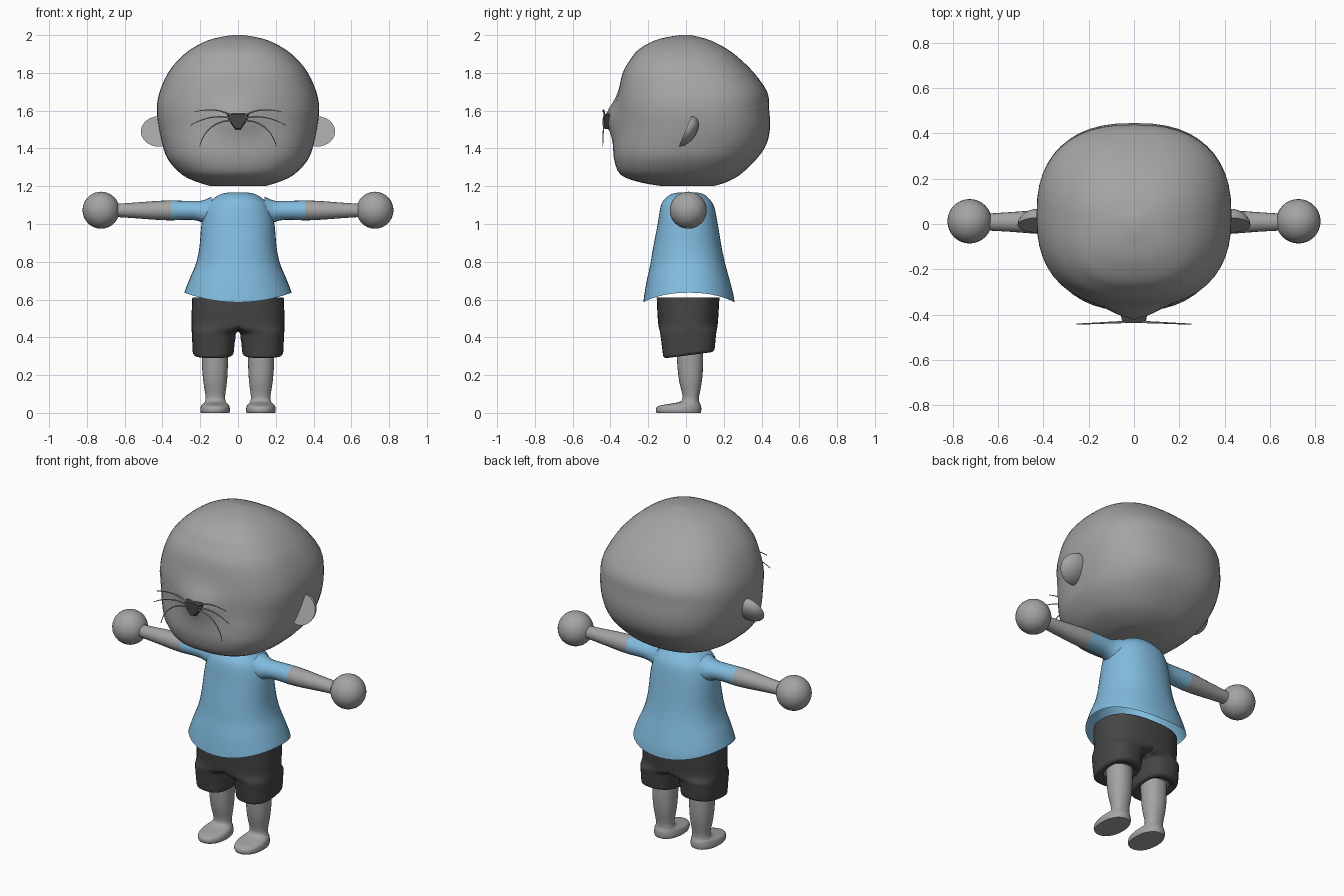
import bpy, bmesh, math

if "Cube" in bpy.data.objects:
    bpy.data.objects.remove(bpy.data.objects["Cube"])


def material(name, rgb):
    m = bpy.data.materials.new(name)
    m.diffuse_color = (*rgb, 1)
    m.use_nodes = True
    m.node_tree.nodes["Principled BSDF"].inputs["Base Color"].default_value = m.diffuse_color
    return m


GREY = material("body grey", (0.37, 0.37, 0.37))
BLUE = material("shirt blue", (0.22, 0.50, 0.74))
DARK = material("dark grey", (0.06, 0.06, 0.06))


def finish(bm, name, mat, angle=50):
    bmesh.ops.recalc_face_normals(bm, faces=bm.faces[:])
    me = bpy.data.meshes.new(name)
    bm.to_mesh(me)
    bm.free()
    ob = bpy.data.objects.new(name, me)
    bpy.context.collection.objects.link(ob)
    me.materials.append(mat)
    bpy.ops.object.select_all(action='DESELECT')
    ob.select_set(True)
    bpy.context.view_layer.objects.active = ob
    bpy.ops.object.shade_smooth_by_angle(angle=math.radians(angle))
    return ob


def interpolate(rings, k):
    """Catmull-Rom through the ring parameters."""
    out = []
    for i in range(len(rings) - 1):
        p1, p2 = rings[i], rings[i + 1]
        p0, p3 = rings[max(i - 1, 0)], rings[min(i + 2, len(rings) - 1)]
        for j in range(k):
            t = j / k
            out.append([0.5 * (2 * b + (c - a) * t + (2 * a - 5 * b + 4 * c - d) * t * t
                               + (3 * b - a - 3 * c + d) * t ** 3)
                        for a, b, c, d in zip(p0, p1, p2, p3)])
    return out + [list(rings[-1])]


def loft(name, rings, mat, n=32, e=2.0, k=3, caps=(False, False), warp=None, drop=None):
    """Rings are (z, x centre, half width, y front, y back), superellipse sections."""
    bm = bmesh.new()
    loops = []
    for z, xc, hw, yf, yb in interpolate(rings, k):
        loop = []
        for i in range(n):
            a = 2 * math.pi * i / n
            c, s = math.cos(a), math.sin(a)
            x = xc + hw * math.copysign(abs(c) ** (2 / e), c)
            y = (yf + yb) / 2 + (yb - yf) / 2 * math.copysign(abs(s) ** (2 / e), s)
            loop.append(bm.verts.new(warp(x, y, z) if warp else (x, y, z)))
        loops.append(loop)
    for a, b in zip(loops, loops[1:]):
        for i in range(n):
            j = (i + 1) % n
            bm.faces.new((a[i], a[j], b[j], b[i]))
    for on, loop in zip(caps, (loops[0], loops[-1])):
        if on:
            bm.faces.new(loop)
    if drop:
        bmesh.ops.delete(bm, geom=[f for f in bm.faces if drop(f)], context='FACES')
    return finish(bm, name, mat)


def clamp(v):
    return max(0.0, min(1.0, v))


# head with a soft snout bump
def snout(x, y, z):
    if y < 0:
        y -= 0.06 * math.exp(-(x / 0.1) ** 2 - ((z - 1.56) / 0.09) ** 2)
    return x, y, z


loft("head", [
    (2.0, 0, .03, -.03, .03), (1.992, 0, .08, -.085, .06), (1.972, 0, .16, -.165, .13),
    (1.925, 0, .25, -.25, .22), (1.87, 0, .315, -.295, .29), (1.80, 0, .37, -.335, .36),
    (1.70, 0, .415, -.355, .43), (1.61, 0, .43, -.365, .44), (1.51, 0, .42, -.37, .445),
    (1.42, 0, .40, -.382, .425), (1.34, 0, .37, -.38, .37), (1.26, 0, .295, -.345, .285),
    (1.22, 0, .21, -.24, .21), (1.20, 0, .14, -.12, .14)],
    GREY, n=48, e=2.45, caps=(True, True), warp=snout)


# shirt body with an open, arched hem
def hem(x, y, z):
    return x, y, z + 0.05 * (x / 0.28) ** 2 * clamp((0.8 - z) / 0.2)


loft("shirt_body", [
    (1.167, 0, .05, -.04, .06), (1.157, 0, .095, -.08, .095), (1.13, 0, .135, -.115, .125),
    (1.09, 0, .17, -.135, .15), (1.0, 0, .193, -.15, .168), (.87, 0, .205, -.175, .19),
    (.78, 0, .225, -.19, .21), (.70, 0, .252, -.208, .232), (.63, 0, .272, -.22, .25),
    (.585, 0, .284, -.226, .257)],
    BLUE, n=40, e=2.2, caps=(True, False), warp=hem)

for side, s in (("left", 1), ("right", -1)):
    # sleeve and arm run along x; the ring width becomes height
    def along_x(u, y, t):
        return s * t, y, 1.072 + u

    loft(side + "_sleeve", [
        (.14, -.012, .085, -.075, .095), (.19, -.006, .058, -.052, .072),
        (.25, 0, .05, -.045, .065), (.355, 0, .053, -.045, .065)],
        BLUE, n=20, warp=along_x)
    loft(side + "_arm", [
        (.355, 0, .053, -.045, .065), (.43, 0, .05, -.043, .061),
        (.55, 0, .041, -.034, .052), (.66, 0, .034, -.028, .045)],
        GREY, n=20, warp=along_x)

    # ball hand
    bm = bmesh.new()
    bmesh.ops.create_uvsphere(bm, u_segments=32, v_segments=16, radius=0.098)
    bmesh.ops.translate(bm, verts=bm.verts[:], vec=(s * 0.725, 0.012, 1.073))
    finish(bm, side + "_hand", GREY)

    # ear: flat leaning front, domed back
    bm = bmesh.new()
    bmesh.ops.create_uvsphere(bm, u_segments=24, v_segments=16, radius=1)
    for v in bm.verts:
        x, y, z = v.co
        v.co = (s * (0.42 + 0.094 * x), -0.005 + 0.065 * max(y, 0) + 0.033 * z,
                1.49 + 0.08 * z)
    bmesh.ops.dissolve_degenerate(bm, dist=1e-5, edges=bm.edges[:])
    finish(bm, side + "_ear", GREY)

    # half of the shorts: flat against the centre plane above the crotch
    def shorts_warp(x, y, z):
        lift = 0.035 * (y + 0.12) / 0.27 * clamp((0.45 - z) / 0.15)
        return s * max(x, 0), y, z + lift

    loft(side + "_shorts_half", [
        (.61, 0, .242, -.155, .177), (.54, 0, .245, -.152, .173), (.47, 0, .245, -.147, .168),
        (.43, .115, .13, -.138, .162), (.39, .128, .115, -.132, .158),
        (.31, .131, .109, -.122, .152), (.295, .131, .105, -.117, .147),
        (.288, .131, .092, -.10, .13), (.30, .128, .07, -.06, .1)],
        DARK, n=40, e=2.5, warp=shorts_warp,
        drop=lambda f: all(abs(v.co.x) < 1e-4 for v in f.verts))

    # leg and foot
    loft(side + "_leg", [
        (.33, .122, .07, -.05, .09), (.24, .122, .068, -.045, .09), (.16, .121, .062, -.035, .083),
        (.09, .12, .052, -.018, .07), (.06, .12, .055, -.03, .07), (.046, .121, .068, -.10, .076),
        (.035, .121, .075, -.15, .08), (.015, .121, .079, -.16, .081), (0, .121, .075, -.155, .078)],
        GREY, n=28, e=2.2, caps=(False, True), warp=lambda x, y, z: (s * x, y, max(z, 0)))

    # three whiskers per side
    paths = [[(.03, 1.572), (.10, 1.612), (.16, 1.61), (.23, 1.594)],
             [(.03, 1.56), (.10, 1.575), (.17, 1.57), (.252, 1.522)],
             [(.03, 1.55), (.12, 1.545), (.18, 1.50), (.203, 1.41)]]
    for i, path in enumerate(paths):
        cu = bpy.data.curves.new("whisker", 'CURVE')
        cu.dimensions = '3D'
        cu.bevel_depth = 0.005
        cu.bevel_resolution = 1
        cu.use_fill_caps = True
        sp = cu.splines.new('NURBS')
        sp.points.add(3)
        for j, (p, (x, z)) in enumerate(zip(sp.points, path)):
            p.co = (s * x, -0.432 - 0.003 * j, z, 1)
            p.radius = 1 - 0.2 * j
        sp.use_endpoint_u = True
        sp.order_u = 4
        sp.resolution_u = 8
        cu.materials.append(GREY)
        ob = bpy.data.objects.new(f"{side}_whisker_{i + 1}", cu)
        bpy.context.collection.objects.link(ob)
        bpy.ops.object.select_all(action='DESELECT')
        ob.select_set(True)
        bpy.context.view_layer.objects.active = ob
        bpy.ops.object.convert(target='MESH')

# nose: small tapered wedge
bm = bmesh.new()
outline = [(-.06, 1.58), (-.03, 1.588), (.03, 1.588), (.06, 1.58), (.045, 1.54),
           (.015, 1.498), (-.015, 1.498), (-.045, 1.54)]
back = [bm.verts.new((x, -.39, z)) for x, z in outline]
front = [bm.verts.new((x * 0.85, -.437, 1.548 + (z - 1.548) * 0.85)) for x, z in outline]
bm.faces.new(back)
bm.faces.new(front)
for i in range(8):
    j = (i + 1) % 8
    bm.faces.new((back[i], back[j], front[j], front[i]))
finish(bm, "nose", DARK, 30)
